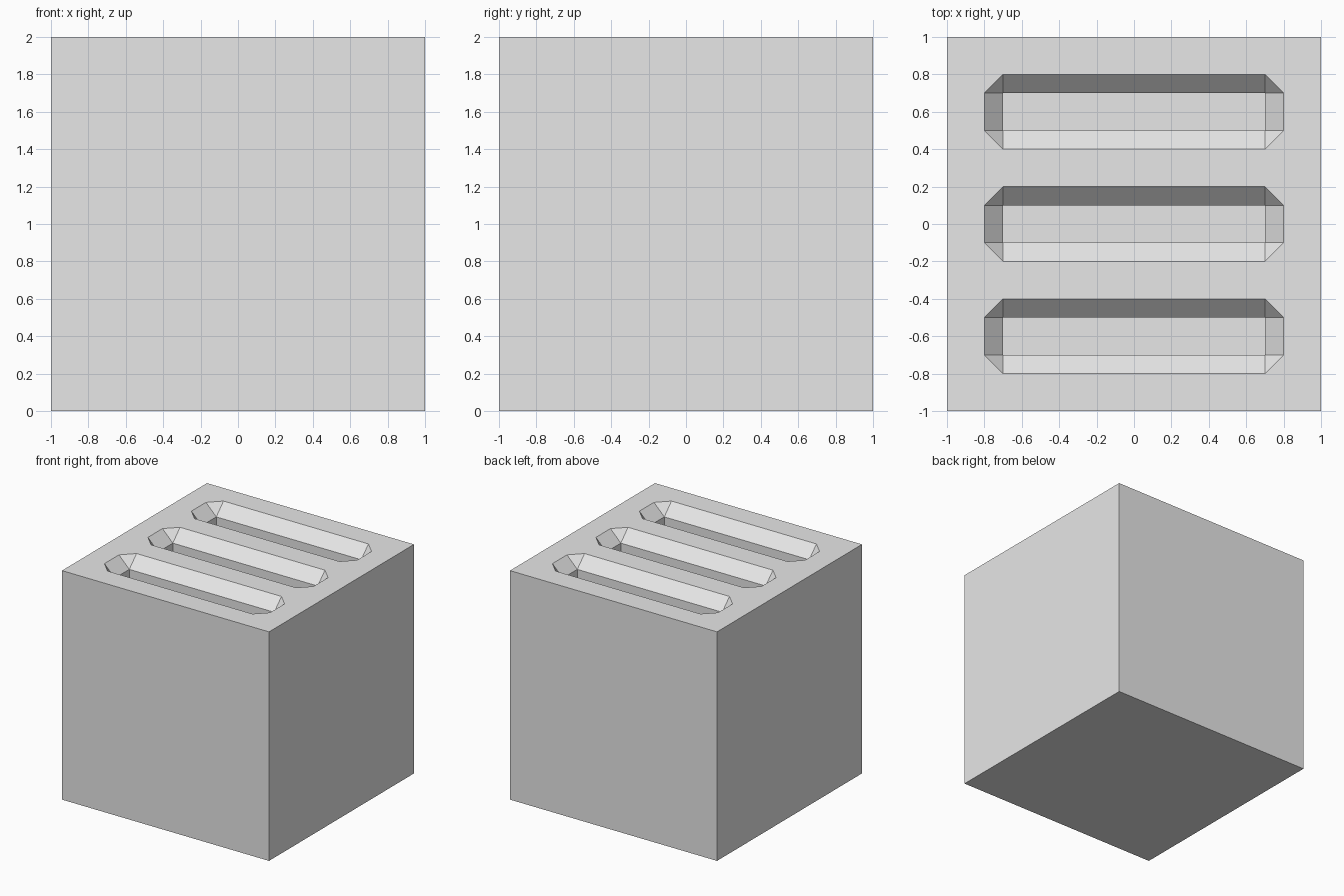
import bpy
import bmesh

cube = bpy.data.objects.get("Cube")
if cube:
    bpy.data.objects.remove(cube, do_unlink=True)

HALF = 1.0          # half the block's width
TOP = 2.0           # block height
SLOT_X, SLOT_Y = 0.7, 0.1   # half size of the slot's straight shaft
BEVEL = 0.1         # width and depth of the sloped rim
DEPTH = 0.4         # slot depth
SIGNS = [(1, 1), (-1, 1), (-1, -1), (1, -1)]

bm = bmesh.new()


def ring(points, z):
    return [bm.verts.new((x, y, z)) for x, y in points]


def bridge(lower, upper):
    n = len(lower)
    for i in range(n):
        j = (i + 1) % n
        bm.faces.new((lower[i], lower[j], upper[j], upper[i]))


def loop_edges(verts):
    return [bm.edges.get((v, verts[i - 1])) for i, v in enumerate(verts)]


def add_slot(cy):
    """Slot with a chamfered rim, straight walls and a flat floor."""
    rim_points, shaft_points = [], []
    for sx, sy in SIGNS:
        shaft_points.append((sx * SLOT_X, cy + sy * SLOT_Y))
        pair = [(sx * (SLOT_X + BEVEL), cy + sy * SLOT_Y),
                (sx * SLOT_X, cy + sy * (SLOT_Y + BEVEL))]
        rim_points += pair if sx * sy > 0 else pair[::-1]
    rim = ring(rim_points, TOP)
    shaft = ring(shaft_points, TOP - BEVEL)
    floor = ring(shaft_points, TOP - DEPTH)
    for i in range(4):
        a, b, c = rim[2 * i], rim[2 * i + 1], rim[(2 * i + 2) % 8]
        bm.faces.new((a, b, shaft[i]))
        bm.faces.new((b, c, shaft[(i + 1) % 4], shaft[i]))
    bridge(shaft, floor)
    bm.faces.new(floor)
    return loop_edges(rim)


# Outer walls and underside
corners = [(sx * HALF, sy * HALF) for sx, sy in SIGNS]
base, crown = ring(corners, 0), ring(corners, TOP)
bridge(base, crown)
bm.faces.new(base[::-1])

# Three slots, then the top surface filled around them
edges = loop_edges(crown)
for cy in (-0.6, 0, 0.6):
    edges += add_slot(cy)
bmesh.ops.triangle_fill(bm, use_beauty=True, use_dissolve=False,
                        edges=edges, normal=(0, 0, 1))
bmesh.ops.recalc_face_normals(bm, faces=bm.faces)

mesh = bpy.data.meshes.new("slotted_block")
bm.to_mesh(mesh)
bm.free()

# Plain grey material
grey = bpy.data.materials.new("light_grey")
grey.use_nodes = True
colour = (0.8, 0.8, 0.8, 1)
grey.diffuse_color = colour
grey.node_tree.nodes["Principled BSDF"].inputs["Base Color"].default_value = colour
mesh.materials.append(grey)

block = bpy.data.objects.new("slotted_block", mesh)
bpy.context.collection.objects.link(block)
